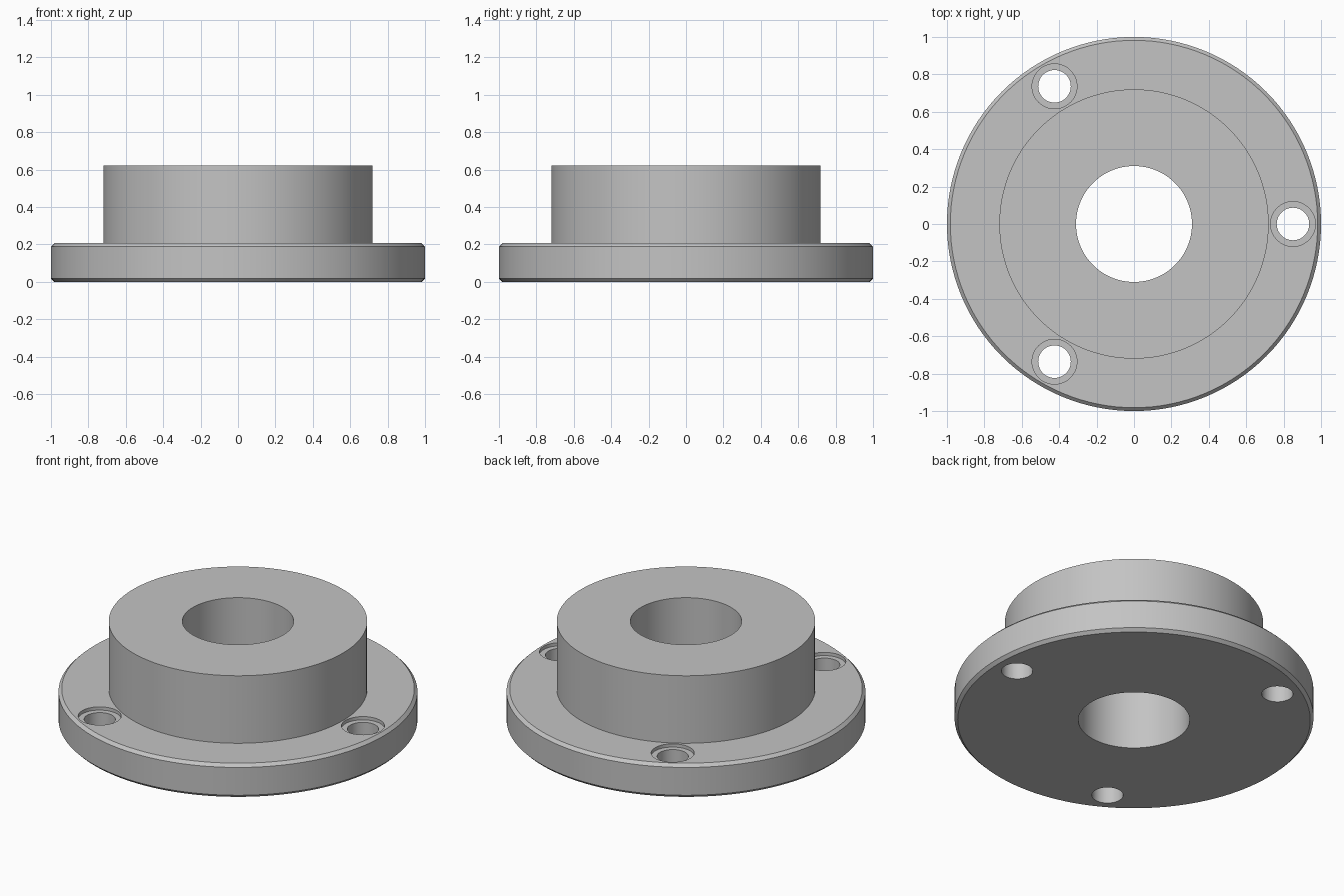
import bpy, bmesh
from math import cos, sin, tau, radians

cube = bpy.data.objects.get("Cube")
if cube:
    bpy.data.objects.remove(cube, do_unlink=True)

grey = bpy.data.materials.new("machined grey")
grey.use_nodes = True
colour = (0.55, 0.55, 0.55, 1)
grey.diffuse_color = colour
grey.node_tree.nodes["Principled BSDF"].inputs["Base Color"].default_value = colour


def lathe(name, profile, steps, closed):
    """Revolve (radius, height) points about z; open profiles get end caps."""
    bm = bmesh.new()
    rings = [[bm.verts.new((r * cos(tau * i / steps), r * sin(tau * i / steps), z))
              for i in range(steps)] for r, z in profile]
    pairs = list(zip(rings, rings[1:]))
    if closed:
        pairs.append((rings[-1], rings[0]))
    else:
        bm.faces.new(rings[0])
        bm.faces.new(rings[-1])
    for a, b in pairs:
        for i in range(steps):
            j = (i + 1) % steps
            bm.faces.new((a[i], a[j], b[j], b[i]))
    bmesh.ops.recalc_face_normals(bm, faces=bm.faces)
    mesh = bpy.data.meshes.new(name)
    bm.to_mesh(mesh)
    bm.free()
    mesh.materials.append(grey)
    obj = bpy.data.objects.new(name, mesh)
    bpy.context.collection.objects.link(obj)
    return obj


# Flange and hub with a through bore, chamfered on the flange rim
bore, hub, rim, chamfer = 0.31, 0.72, 1.0, 0.018
flange_top, hub_top = 0.207, 0.622
flange = lathe("flanged_hub", [
    (bore, 0), (rim - chamfer, 0), (rim, chamfer),
    (rim, flange_top - chamfer), (rim - chamfer, flange_top),
    (hub, flange_top), (hub, hub_top), (bore, hub_top)], 128, True)

# Three counterbored bolt holes, evenly spaced
hole, recess, depth, bolt_circle = 0.087, 0.12, 0.02, 0.85
cutters = []
for k in range(3):
    cutter = lathe("bolt_hole_cutter", [
        (hole, -0.1), (hole, flange_top - depth),
        (recess, flange_top - depth), (recess, flange_top + 0.1)], 48, False)
    cutter.location = (bolt_circle * cos(tau * k / 3), bolt_circle * sin(tau * k / 3), 0)
    cutter.hide_render = True
    cutters.append(cutter)
    cut = flange.modifiers.new("bolt hole", 'BOOLEAN')
    cut.operation = 'DIFFERENCE'
    cut.solver = 'EXACT'
    cut.object = cutter

# Bake the cuts, then shade smooth with sharp edges
bpy.context.view_layer.objects.active = flange
flange.select_set(True)
for modifier in list(flange.modifiers):
    bpy.ops.object.modifier_apply(modifier=modifier.name)
for cutter in cutters:
    bpy.data.objects.remove(cutter, do_unlink=True)
bpy.ops.object.shade_smooth_by_angle(angle=radians(30))
